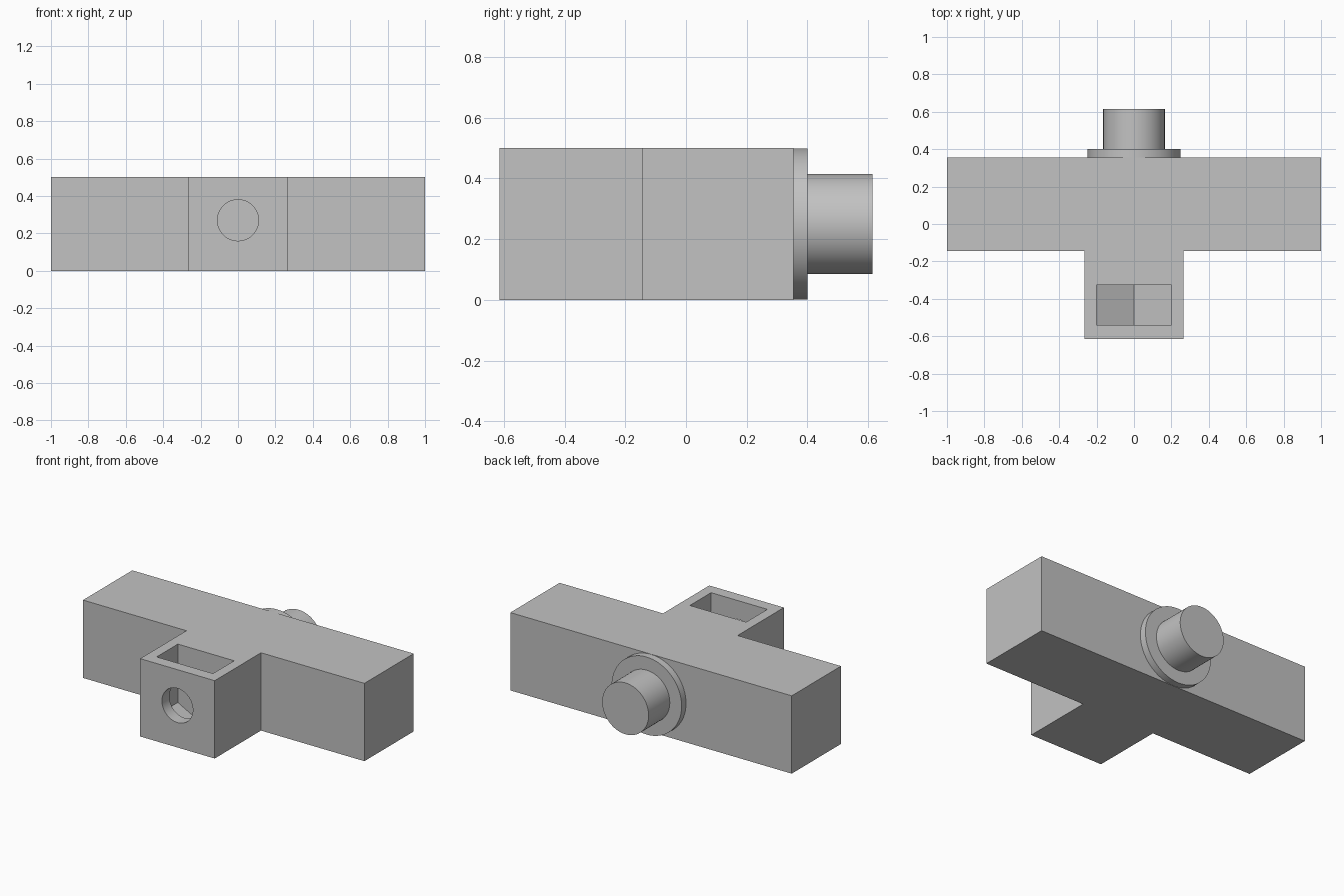
import bpy, bmesh, math
from mathutils import Matrix

if "Cube" in bpy.data.objects:
    bpy.data.objects.remove(bpy.data.objects["Cube"])

grey = bpy.data.materials.new("plain_grey")
grey.diffuse_color = (0.54, 0.54, 0.54, 1)
grey.use_nodes = True
grey.node_tree.nodes["Principled BSDF"].inputs["Base Color"].default_value = grey.diffuse_color


def make_object(name, bm):
    bmesh.ops.recalc_face_normals(bm, faces=bm.faces)
    mesh = bpy.data.meshes.new(name)
    bm.to_mesh(mesh)
    bm.free()
    mesh.materials.append(grey)
    obj = bpy.data.objects.new(name, mesh)
    bpy.context.collection.objects.link(obj)
    return obj


def prism(name, outline, offset):
    """Extrude a closed 3D outline along the offset vector."""
    bm = bmesh.new()
    face = bm.faces.new([bm.verts.new(p) for p in outline])
    ext = bmesh.ops.extrude_face_region(bm, geom=[face])
    moved = [v for v in ext["geom"] if isinstance(v, bmesh.types.BMVert)]
    bmesh.ops.translate(bm, verts=moved, vec=offset)
    return make_object(name, bm)


def cylinder_y(name, radius, y0, y1, z):
    """Cylinder running along y."""
    bm = bmesh.new()
    bmesh.ops.create_cone(bm, cap_ends=True, segments=64, radius1=radius,
                          radius2=radius, depth=y1 - y0,
                          matrix=Matrix.Translation((0, (y0 + y1) / 2, z))
                          @ Matrix.Rotation(math.pi / 2, 4, 'X'))
    return make_object(name, bm)


def smooth(obj):
    bpy.ops.object.select_all(action='DESELECT')
    obj.select_set(True)
    bpy.context.view_layer.objects.active = obj
    bpy.ops.object.shade_smooth_by_angle(angle=math.radians(30))


def cut(obj, cutter):
    mod = obj.modifiers.new("cut", 'BOOLEAN')
    mod.operation = 'DIFFERENCE'
    mod.solver = 'EXACT'
    mod.object = cutter
    bpy.context.view_layer.objects.active = obj
    bpy.ops.object.modifier_apply(modifier=mod.name)
    bpy.data.objects.remove(cutter)


# T-shaped body: long bar with a front stem
half = [(0.265, -0.615), (0.265, -0.145), (1, -0.145), (1, 0.355)]
outline = half + [(-x, y) for x, y in reversed(half)]
body = prism("t_body", [(x, y, 0) for x, y in outline], (0, 0, 0.5))

# Open pocket in the stem, with a V-shaped floor
pocket = [(-0.2, 0.6), (-0.2, 0.125), (0, 0.02), (0.2, 0.125), (0.2, 0.6)]
cut(body, prism("pocket_cutter", [(x, -0.54, z) for x, z in pocket], (0, 0.215, 0)))

# Round hole through the front wall into the pocket
cut(body, cylinder_y("hole_cutter", 0.11, -0.7, -0.43, 0.27))
smooth(body)

# Flange and peg on the back
smooth(cylinder_y("back_flange", 0.249, 0.35, 0.4, 0.25))
smooth(cylinder_y("back_peg", 0.165, 0.395, 0.615, 0.25))
